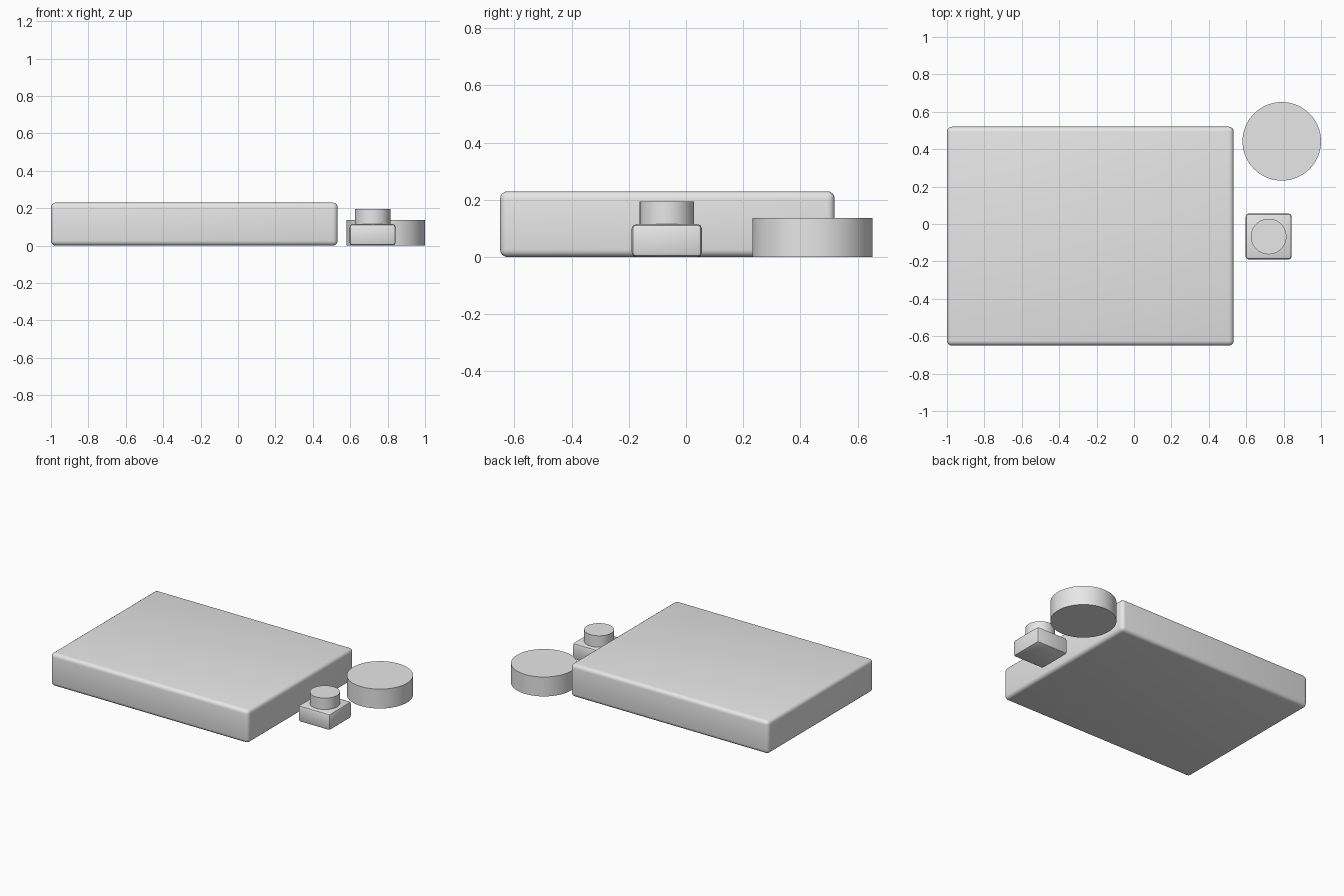
import bpy
import math

cube = bpy.data.objects.get("Cube")
if cube:
    bpy.data.objects.remove(cube, do_unlink=True)

# One plain grey for everything
grey = bpy.data.materials.new("light_grey")
grey.use_nodes = True
grey.diffuse_color = (0.8, 0.8, 0.8, 1)
grey.node_tree.nodes["Principled BSDF"].inputs["Base Color"].default_value = (0.8, 0.8, 0.8, 1)


def finish(obj, name):
    obj.name = name
    obj.data.materials.append(grey)
    bpy.ops.object.shade_smooth_by_angle(angle=math.radians(30))


def rounded_box(name, low, high, radius, segments):
    centre = [(a + b) / 2 for a, b in zip(low, high)]
    size = [b - a for a, b in zip(low, high)]
    bpy.ops.mesh.primitive_cube_add(size=1, location=centre)
    obj = bpy.context.object
    obj.scale = size
    bpy.ops.object.transform_apply(location=False, rotation=False, scale=True)
    bevel = obj.modifiers.new("rounded_edges", "BEVEL")
    bevel.width = radius
    bevel.segments = segments
    bpy.ops.object.modifier_apply(modifier=bevel.name)
    finish(obj, name)


def disc(name, x, y, radius, bottom, top):
    bpy.ops.mesh.primitive_cylinder_add(
        vertices=64, radius=radius, depth=top - bottom,
        location=(x, y, (bottom + top) / 2))
    finish(bpy.context.object, name)


# Wide slab
rounded_box("slab", (-1, -0.65, 0), (0.533, 0.52, 0.23), 0.026, 4)

# Small block with a round knob
rounded_box("knob_base", (0.597, -0.19, 0), (0.843, 0.056, 0.115), 0.016, 2)
disc("knob", 0.72, -0.067, 0.095, 0.1, 0.195)

# Separate round puck
disc("puck", 0.79, 0.442, 0.21, 0, 0.136)
